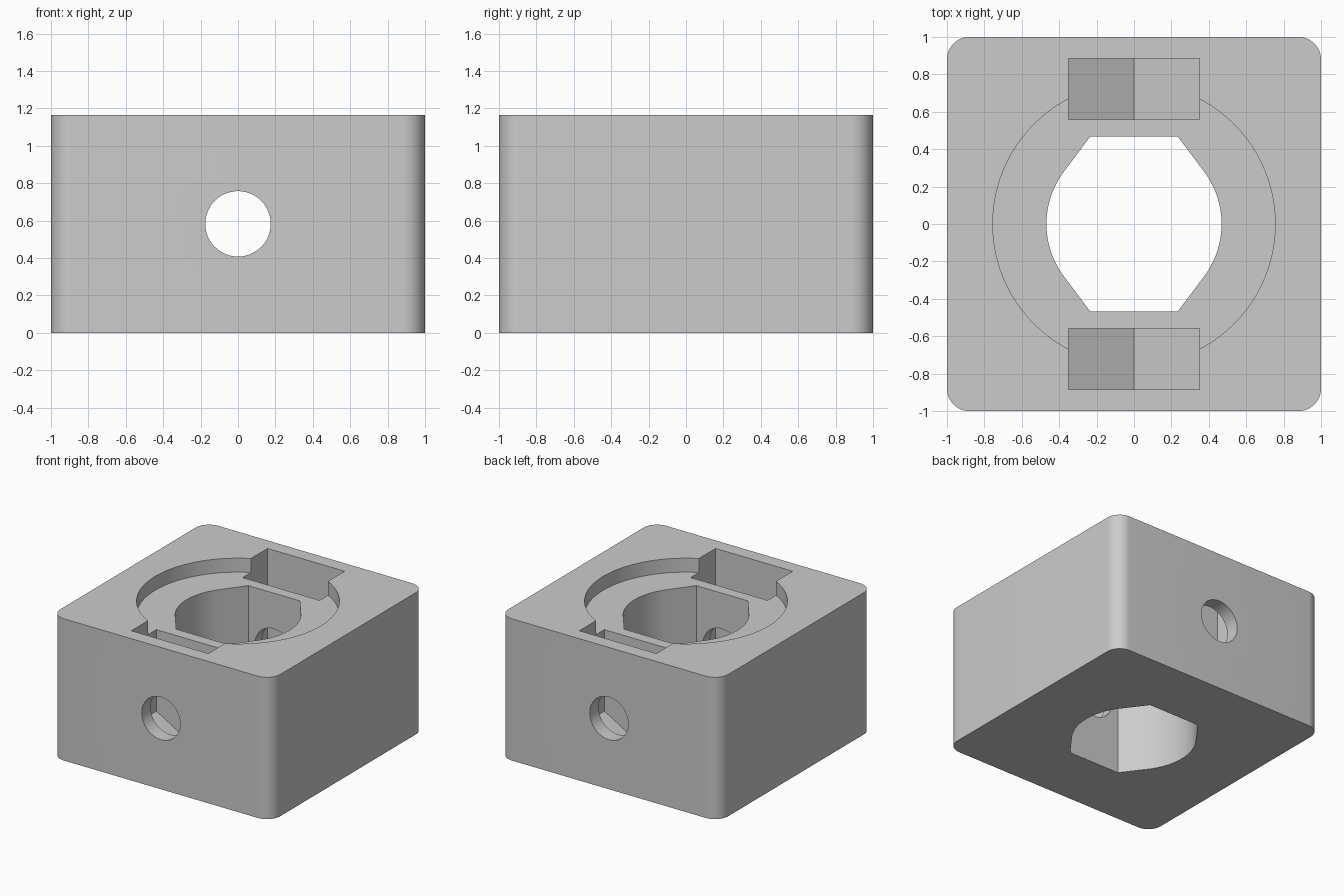
import bpy, bmesh
from math import sin, cos, pi, radians, sqrt, atan2
from mathutils import Vector

cube = bpy.data.objects.get("Cube")
if cube:
    bpy.data.objects.remove(cube, do_unlink=True)

HEIGHT = 1.165
CORNER = 0.12
BORE = 0.468
RECESS_RADIUS, RECESS_DEPTH = 0.755, 0.115
BOLT_RADIUS, BOLT_Z = 0.175, HEIGHT / 2
NUT_HALF = 0.35
POCKET_NEAR, POCKET_FAR = 0.56, 0.885

grey = bpy.data.materials.new("plain grey")
grey.use_nodes = True
colour = (0.6, 0.6, 0.6, 1)
grey.diffuse_color = colour
grey.node_tree.nodes["Principled BSDF"].inputs["Base Color"].default_value = colour


def arc(cx, cy, r, start, end, n):
    """Points along an arc, angles in radians, both ends included."""
    return [(cx + r * cos(start + (end - start) * i / n),
             cy + r * sin(start + (end - start) * i / n)) for i in range(n + 1)]


def prism(name, outline, low, high, along_y=False):
    """Extrude a closed outline along z, or an x-z outline along y."""
    place = (lambda u, v, w: (u, w, v)) if along_y else (lambda u, v, w: (u, v, w))
    bm = bmesh.new()
    ends = [[bm.verts.new(place(u, v, w)) for u, v in outline] for w in (low, high)]
    n = len(outline)
    for ring in ends:
        bm.faces.new(ring)
    for i in range(n):
        j = (i + 1) % n
        bm.faces.new((ends[0][i], ends[0][j], ends[1][j], ends[1][i]))
    bmesh.ops.recalc_face_normals(bm, faces=bm.faces)
    mesh = bpy.data.meshes.new(name)
    bm.to_mesh(mesh)
    bm.free()
    mesh.materials.append(grey)
    obj = bpy.data.objects.new(name, mesh)
    bpy.context.collection.objects.link(obj)
    return obj


def circle(cx, cy, r, n):
    return arc(cx, cy, r, 0, 2 * pi, n)[:-1]


# Block with rounded upright corners
outline = []
for k, (sx, sy) in enumerate([(1, 1), (-1, 1), (-1, -1), (1, -1)]):
    c = 1 - CORNER
    outline += arc(sx * c, sy * c, CORNER, k * pi / 2, (k + 1) * pi / 2, 12)
block = prism("clamp_block", outline, 0, HEIGHT)

# Bore: round sides running tangent into flat-topped front and back ends
side = atan2(3, 4)
right = arc(0, 0, BORE, -side, side, 28) + [(BORE / 2, BORE)]
left = [(-x, -y) for x, y in right]
bore_outline = right + left
bore_outline.insert(len(right), (-BORE / 2, BORE))
bore_outline.append((BORE / 2, -BORE))

# Nut pocket: open at the top, pointed hexagon end at the bottom
shoulder = BOLT_Z - NUT_HALF / sqrt(3)
tip = BOLT_Z - 2 * NUT_HALF / sqrt(3)
pocket = [(-NUT_HALF, HEIGHT + 0.2), (-NUT_HALF, shoulder), (0, tip),
          (NUT_HALF, shoulder), (NUT_HALF, HEIGHT + 0.2)]

cutters = [
    prism("recess_cutter", circle(0, 0, RECESS_RADIUS, 96), HEIGHT - RECESS_DEPTH, HEIGHT + 0.1),
    prism("bore_cutter", bore_outline[:], -0.1, HEIGHT + 0.15),
    prism("front_pocket_cutter", pocket, -POCKET_FAR, -POCKET_NEAR, True),
    prism("back_pocket_cutter", pocket, POCKET_NEAR, POCKET_FAR, True),
    prism("bolt_hole_cutter", circle(0, BOLT_Z, BOLT_RADIUS, 48), -1.1, 1.1, True),
]

# Cut the openings, then bake the result and discard the cutters
for cutter in cutters:
    cutter.hide_render = True
    bm = bmesh.new()
    bm.from_mesh(cutter.data)
    bmesh.ops.remove_doubles(bm, verts=bm.verts, dist=1e-5)
    bmesh.ops.recalc_face_normals(bm, faces=bm.faces)
    bm.to_mesh(cutter.data)
    bm.free()
    cut = block.modifiers.new(cutter.name, "BOOLEAN")
    cut.operation = "DIFFERENCE"
    cut.solver = "EXACT"
    cut.object = cutter
bpy.context.view_layer.update()
baked = bpy.data.meshes.new_from_object(block.evaluated_get(bpy.context.evaluated_depsgraph_get()))
block.modifiers.clear()
block.data = baked
baked.materials.clear()
baked.materials.append(grey)
for cutter in cutters:
    bpy.data.objects.remove(cutter, do_unlink=True)

# Smooth round walls, crisp edges
bpy.ops.object.select_all(action="DESELECT")
block.select_set(True)
bpy.context.view_layer.objects.active = block
bpy.ops.object.shade_smooth_by_angle(angle=radians(30))
